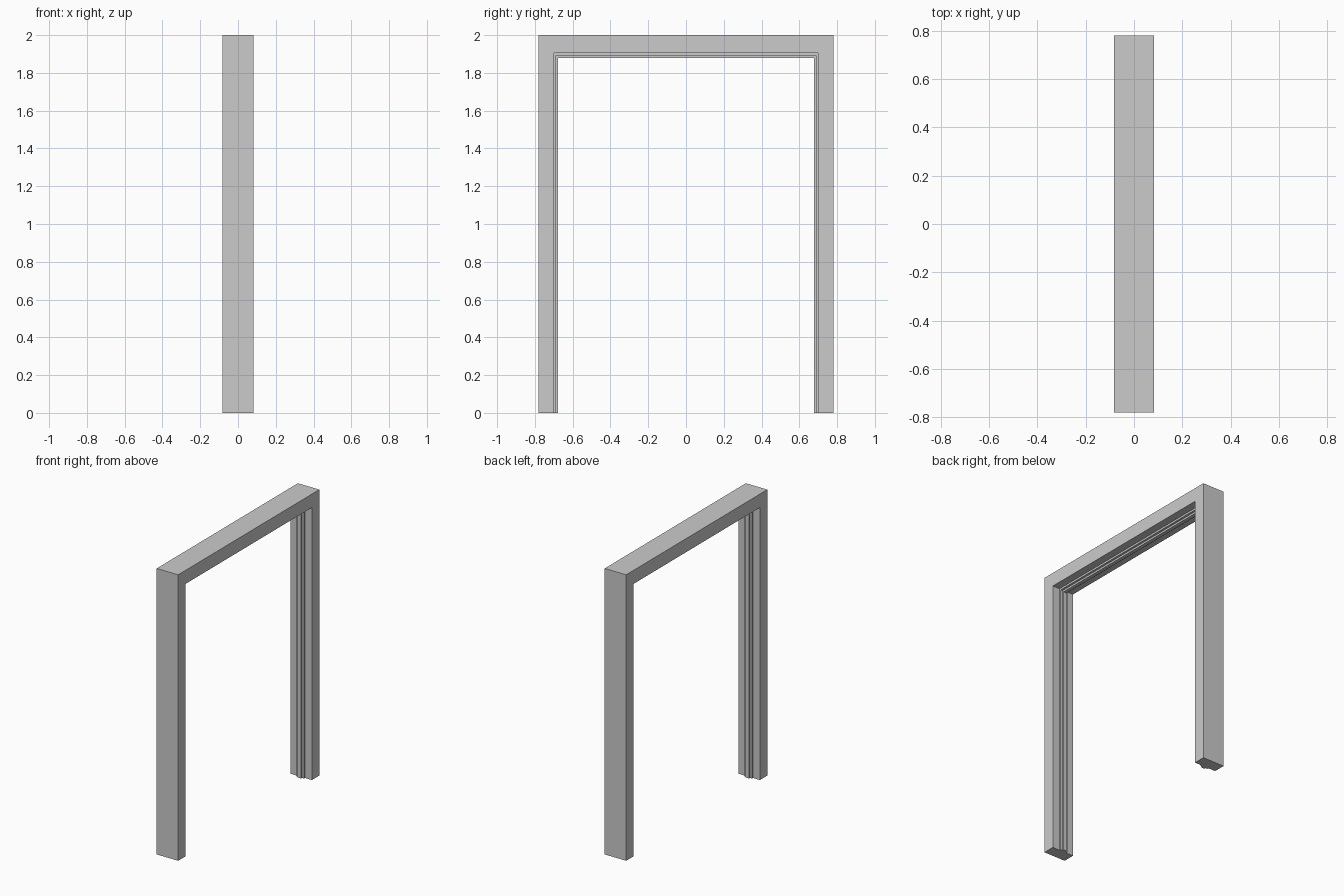
import bpy, bmesh

if "Cube" in bpy.data.objects:
    bpy.data.objects.remove(bpy.data.objects["Cube"])

# Inverted-U part: (half width y, height z) outside and inside, half depth in x
def arch(name, outer, inner, hx):
    (oy, oz), (iy, iz) = outer, inner
    outline = [(-oy, 0), (-oy, oz), (oy, oz), (oy, 0),
               (iy, 0), (iy, iz), (-iy, iz), (-iy, 0)]
    bm = bmesh.new()
    face = bm.faces.new([bm.verts.new((-hx, y, z)) for y, z in outline])
    ext = bmesh.ops.extrude_face_region(bm, geom=[face])
    moved = [v for v in ext["geom"] if isinstance(v, bmesh.types.BMVert)]
    bmesh.ops.translate(bm, verts=moved, vec=(2 * hx, 0, 0))
    bmesh.ops.recalc_face_normals(bm, faces=bm.faces)
    mesh = bpy.data.meshes.new(name)
    bm.to_mesh(mesh)
    bm.free()
    obj = bpy.data.objects.new(name, mesh)
    bpy.context.collection.objects.link(obj)
    return obj

# Main frame, then two narrowing steps of the door stop
arch("door_frame", (0.78, 2.0), (0.698, 1.905), 0.083)
arch("stop_base", (0.698, 1.905), (0.688, 1.892), 0.028)
arch("stop_lip", (0.688, 1.892), (0.677, 1.879), 0.013)
